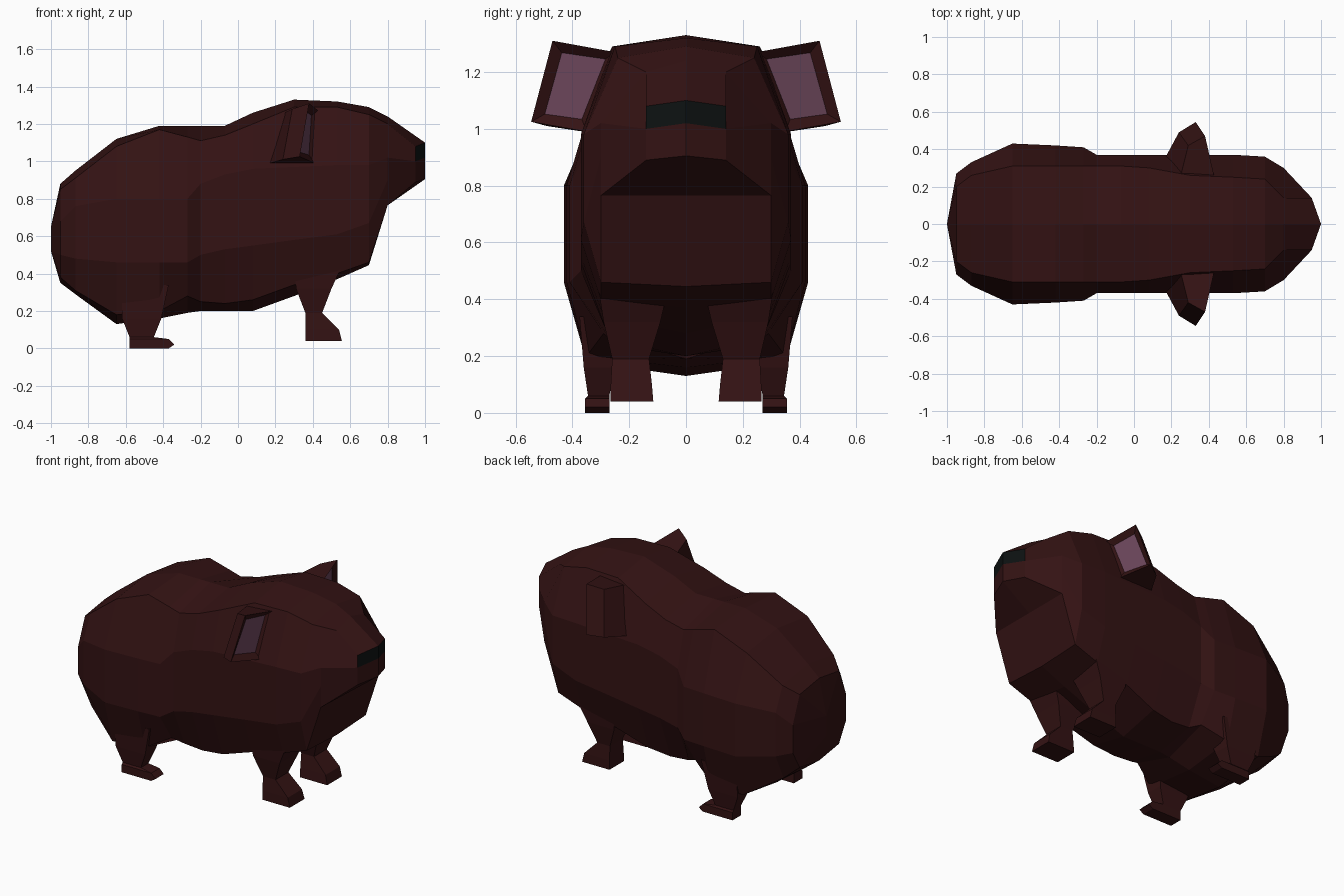
import bpy, bmesh
from mathutils import Vector

cube = bpy.data.objects.get("Cube")
if cube:
    bpy.data.objects.remove(cube, do_unlink=True)


def material(name, colour):
    mat = bpy.data.materials.new(name)
    mat.use_nodes = True
    mat.diffuse_color = colour
    mat.node_tree.nodes["Principled BSDF"].inputs["Base Color"].default_value = colour
    return mat


fur = material("dark_brown_fur", (0.034, 0.0062, 0.0066, 1))
pink = material("ear_pink", (0.15, 0.062, 0.105, 1))
black = material("nose_black", (0.004, 0.006, 0.006, 1))


def finish(name, bm, materials):
    """Clean the half mesh and mirror it across the centre plane."""
    bmesh.ops.remove_doubles(bm, verts=bm.verts, dist=0.0005)
    bmesh.ops.recalc_face_normals(bm, faces=bm.faces)
    mesh = bpy.data.meshes.new(name)
    bm.to_mesh(mesh)
    bm.free()
    for mat in materials:
        mesh.materials.append(mat)
    obj = bpy.data.objects.new(name, mesh)
    bpy.context.collection.objects.link(obj)
    mirror = obj.modifiers.new("Mirror", 'MIRROR')
    mirror.use_axis = (False, True, False)
    mirror.merge_threshold = 0.001
    return obj


def bridge(bm, first, second, closed):
    """Join two rings of vertices with quads."""
    count = len(first)
    for i in range(count if closed else count - 1):
        j = (i + 1) % count
        bm.faces.new((first[i], first[j], second[j], second[i]))


# Body: half sections from rump to cheeks
# x, top z, back edge (y, z), side y, side upper z, side lower z, belly edge (y, z), belly z
sections = [
    (-.95, .88, .20, .85, .27, .68, .50, .20, .38, .35),
    (-.87, .95, .26, .91, .33, .76, .48, .25, .31, .29),
    (-.65, 1.12, .31, 1.08, .43, .80, .46, .35, .18, .13),
    (-.42, 1.19, .31, 1.17, .42, .80, .46, .35, .20, .16),
    (-.27, 1.19, .31, 1.13, .41, .80, .46, .29, .28, .19),
    (-.20, 1.19, .31, 1.11, .37, .88, .50, .26, .25, .20),
    (-.07, 1.19, .31, 1.14, .37, .93, .53, .26, .24, .20),
    (.08, 1.26, .30, 1.20, .37, .96, .55, .27, .26, .20),
    (.30, 1.33, .26, 1.29, .37, .97, .58, .29, .34, .28),
    (.53, 1.32, .25, 1.29, .37, .98, .61, .30, .40, .37),
    (.70, 1.29, .24, 1.25, .36, .98, .67, .30, .46, .445),
    (.80, 1.24, .14, 1.20, .30, 1.02, .90, .30, .765, .765),
]
bm = bmesh.new()
rump = [bm.verts.new((-1, 0, z)) for z in (.65, .65, .65, .52, .52, .52)]
rings = []
for x, top, ys, zs, w, zu, zl, yb, zb, low in sections:
    half = ((0, top), (ys, zs), (w, zu), (w, zl), (yb, zb), (0, low))
    rings.append([bm.verts.new((x, y, z)) for y, z in half])
snout = [bm.verts.new(p) for p in ((1, 0, 1.10), (.95, .14, 1.08), (.95, .14, 1.0),
                                   (.95, .14, .95), (.95, .14, .89), (1, 0, .905))]
loop = [rump] + rings + [snout]
for a, b in zip(loop, loop[1:]):
    bridge(bm, a, b, False)

# Snout front, with the nose patch above the mouth
bridge_point = bm.verts.new((1, 0, 1.02))
nose = bm.faces.new((snout[0], snout[1], snout[2], bridge_point))
nose.material_index = 1
bm.faces.new((bridge_point, snout[2], snout[3], snout[4], snout[5]))
finish("body", bm, (fur, black))


def leg_pair(name, levels):
    """Loft rectangles (z, x range, y range) from hip to sole."""
    bm = bmesh.new()
    rings = [[bm.verts.new((x, y, z)) for x, y in ((a, c), (b, c), (b, d), (a, d))]
             for z, a, b, c, d in levels]
    for first, second in zip(rings, rings[1:]):
        bridge(bm, first, second, True)
    bm.faces.new(rings[0])
    bm.faces.new(rings[-1])
    return finish(name, bm, (fur,))


# Legs with small forward feet
leg_pair("hind_legs", [
    (.34, -.62, -.37, .20, .375),
    (.16, -.62, -.41, .25, .36),
    (.06, -.58, -.45, .27, .345),
    (.05, -.58, -.37, .27, .355),
    (.02, -.58, -.34, .27, .355),
    (0, -.58, -.37, .27, .355),
])
leg_pair("front_legs", [
    (.45, .30, .56, .06, .31),
    (.32, .31, .50, .09, .29),
    (.19, .36, .45, .13, .26),
    (.10, .36, .54, .12, .265),
    (.04, .36, .555, .115, .265),
])

# Ears: wedges with a sunken pink front
bm = bmesh.new()
front = [bm.verts.new(p) for p in ((.43, .25, 1.27), (.38, .47, 1.31),
                                   (.33, .545, 1.025), (.41, .35, .99))]
back = [bm.verts.new(p) for p in ((.25, .26, 1.26), (.29, .42, 1.28),
                                  (.24, .49, 1.01), (.17, .36, .99))]
bridge(bm, front, back, True)
bm.faces.new(back)
opening = bm.faces.new(front)
bmesh.ops.recalc_face_normals(bm, faces=bm.faces)
bmesh.ops.inset_region(bm, faces=[opening], thickness=.05, depth=-.025)
opening.material_index = 1
finish("ears", bm, (fur, pink))
